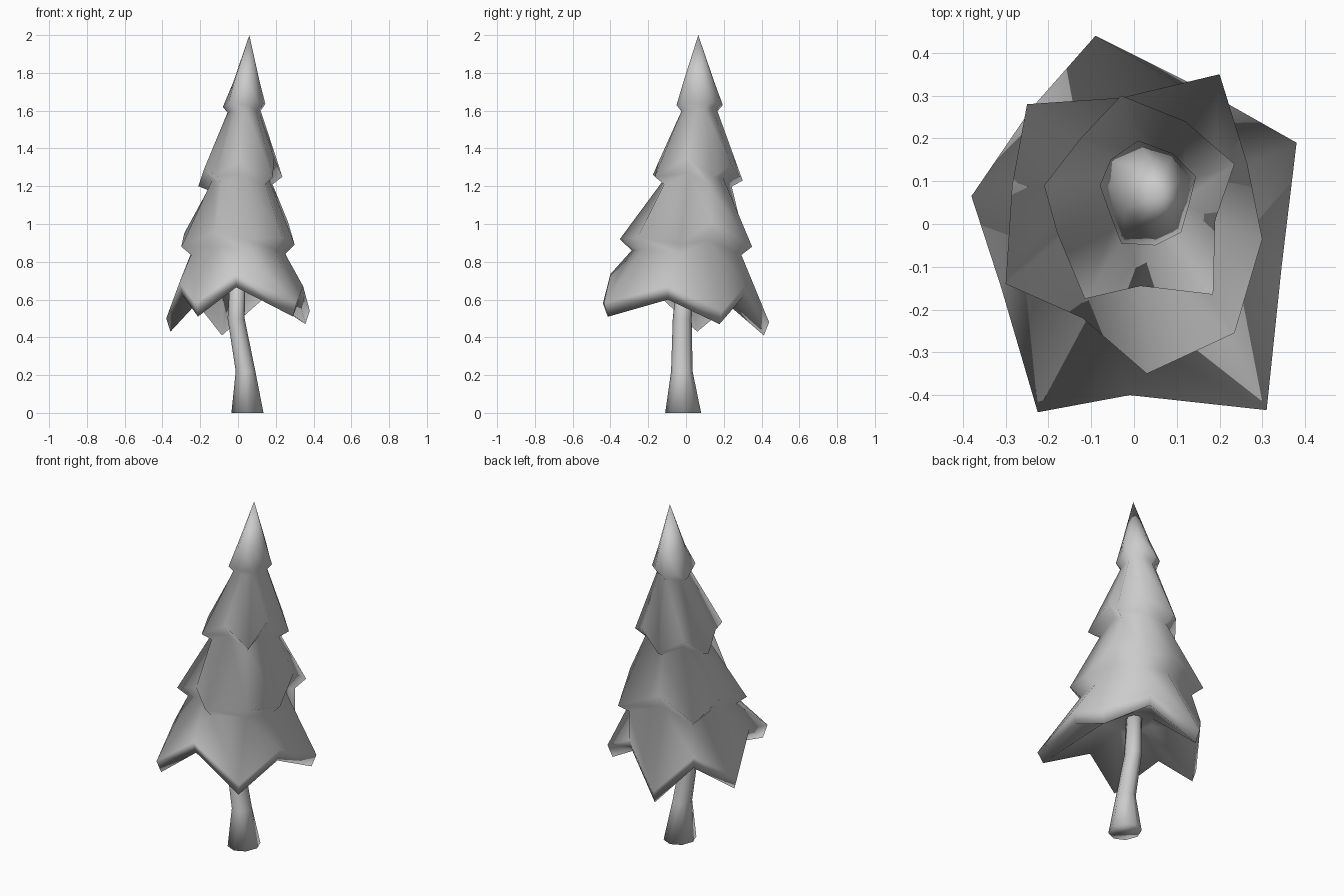
import bpy, bmesh, math


def build(name, rings):
    """Skin a stack of equal-count rings; a ring of one point becomes an apex."""
    bm = bmesh.new()
    loops = [[bm.verts.new(p) for p in ring] for ring in rings]
    for a, b in zip(loops, loops[1:]):
        n = max(len(a), len(b))
        for i in range(n):
            j = (i + 1) % n
            quad = [a[i % len(a)], a[j % len(a)], b[j % len(b)], b[i % len(b)]]
            bm.faces.new(list(dict.fromkeys(quad)))
    for loop in (loops[0], loops[-1]):
        if len(loop) > 2:
            bm.faces.new(loop)
    bmesh.ops.recalc_face_normals(bm, faces=bm.faces)
    for f in bm.faces:
        f.smooth = True
    mesh = bpy.data.meshes.new(name)
    bm.to_mesh(mesh)
    bm.free()
    obj = bpy.data.objects.new(name, mesh)
    bpy.context.collection.objects.link(obj)


def oval(cx, cy, rx, ry, z, n, start=0.0):
    return [(cx + rx * math.cos(start + i * math.tau / n),
             cy + ry * math.sin(start + i * math.tau / n), z) for i in range(n)]


def tuck(rim, scale, drop, flatten):
    """Lip under a rim: pulled toward the rim's centre, lowered and evened out."""
    cx, cy, _ = (sum(c) / len(rim) for c in zip(*rim))
    low = min(p[2] for p in rim)
    return [(cx + (x - cx) * scale, cy + (y - cy) * scale,
             low + (z - low) * (1 - flatten) - drop) for x, y, z in rim]


# Trunk: flared base and a lean to the left
build("trunk", [oval(*ring, 8) for ring in (
    (0.05, -0.015, 0.085, 0.095, 0), (0.04, -0.022, 0.052, 0.057, 0.22),
    (-0.01, -0.02, 0.045, 0.05, 0.5), (0.0, 0.0, 0.04, 0.045, 0.74))])

# Zigzag rims of the four branch tiers, all starting at the same compass angle
crown = [(0.145, 0.11, 1.635), (0.09, 0.165, 1.65), (0.01, 0.195, 1.63), (-0.055, 0.15, 1.64),
         (-0.08, 0.09, 1.62), (-0.055, 0.02, 1.63), (-0.03, -0.045, 1.635),
         (0.05, -0.05, 1.63), (0.11, -0.02, 1.64), (0.13, 0.05, 1.64)]
upper = [(0.235, 0.14, 1.25), (0.12, 0.24, 1.31), (-0.03, 0.30, 1.23), (-0.125, 0.20, 1.29),
         (-0.21, 0.09, 1.20), (-0.18, -0.02, 1.29), (-0.115, -0.175, 1.26),
         (0.015, -0.145, 1.33), (0.185, -0.165, 1.25), (0.19, 0.01, 1.35)]
middle = [(0.265, 0.14, 1.01), (0.20, 0.35, 0.88), (-0.03, 0.295, 0.98), (-0.25, 0.28, 0.87),
          (-0.285, 0.09, 0.95), (-0.30, -0.14, 0.88), (-0.12, -0.22, 0.96),
          (0.03, -0.35, 0.92), (0.235, -0.255, 0.93), (0.30, -0.035, 0.89)]
bottom = [(0.38, 0.19, 0.54), (0.15, 0.32, 0.68), (-0.09, 0.44, 0.48), (-0.24, 0.27, 0.66),
          (-0.38, 0.065, 0.50), (-0.31, -0.15, 0.69), (-0.225, -0.44, 0.58),
          (-0.01, -0.40, 0.735), (0.31, -0.435, 0.58), (0.345, -0.1, 0.67)]

# Foliage: one soft skin from the tip down over every tier, hollow underneath
build("foliage", [
    [(0.06, 0.065, 2.0)],
    oval(0.045, 0.068, 0.072, 0.083, 1.75, 10, math.radians(24)),
    crown, tuck(crown, 0.78, 0.03, 0.3),
    upper, tuck(upper, 0.77, 0.02, 0.4),
    middle, tuck(middle, 0.83, 0.04, 0.4),
    bottom, tuck(bottom, 0.94, 0.07, 0.0),
    tuck(bottom, 0.3, -0.23, 1.0)])
